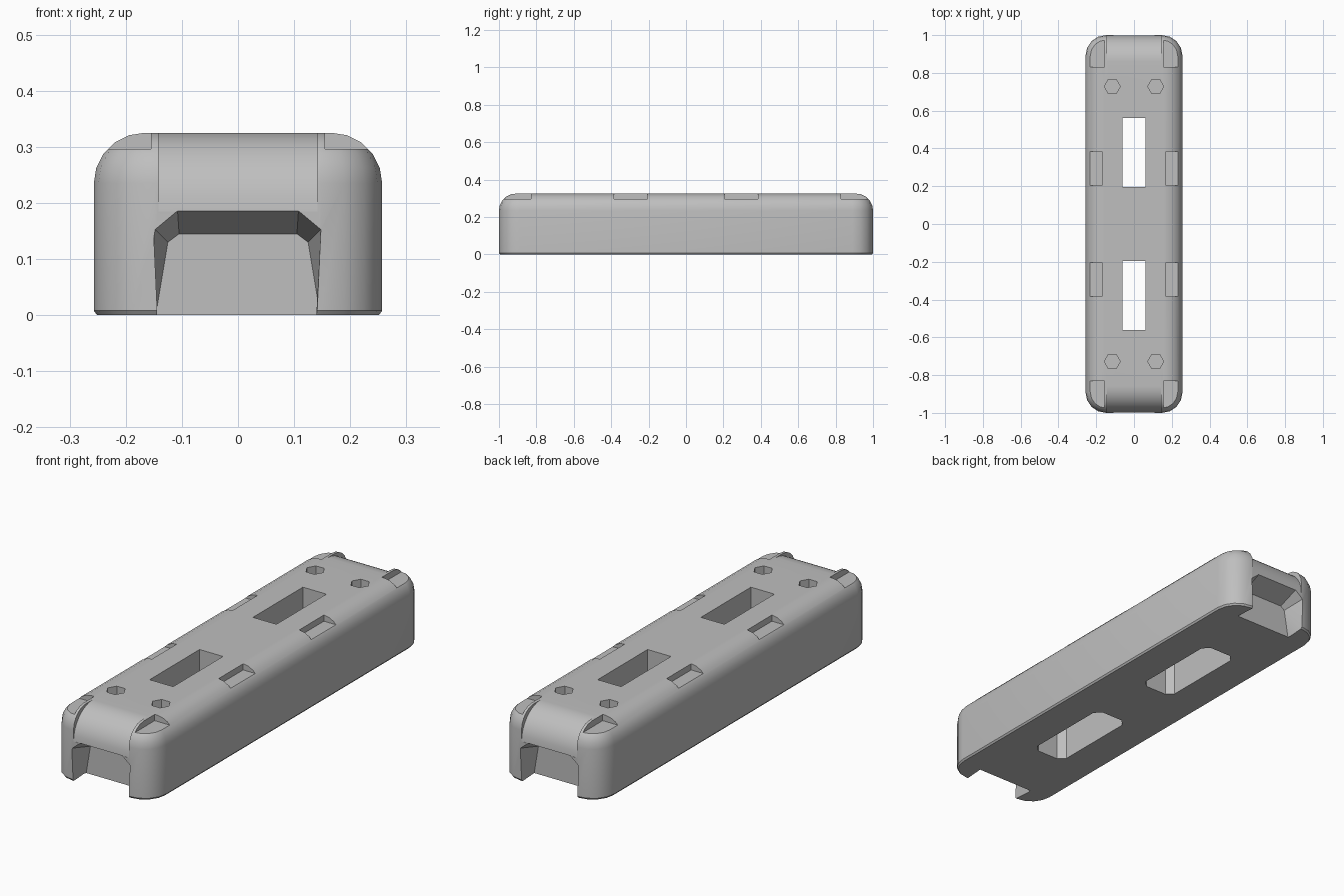
import bpy, bmesh
from math import sin, cos, pi, radians

cube = bpy.data.objects.get("Cube")
if cube:
    bpy.data.objects.remove(cube, do_unlink=True)

HX, HY, TOP = 0.257, 1.0, 0.325
EDGE, CORNER, NOSE = 0.09, 0.11, 0.14

concrete = bpy.data.materials.new("concrete grey")
concrete.use_nodes = True
concrete.diffuse_color = (0.52, 0.52, 0.52, 1)
bsdf = next(n for n in concrete.node_tree.nodes if n.type == "BSDF_PRINCIPLED")
bsdf.inputs["Base Color"].default_value = concrete.diffuse_color


def loft(name, rings):
    """Closed solid through matching rings of points."""
    bm = bmesh.new()
    loops = [[bm.verts.new(p) for p in ring] for ring in rings]
    n = len(loops[0])
    for a, b in zip(loops, loops[1:]):
        for i in range(n):
            j = (i + 1) % n
            bm.faces.new((a[i], a[j], b[j], b[i]))
    bm.faces.new(loops[0])
    bm.faces.new(loops[-1])
    bmesh.ops.recalc_face_normals(bm, faces=bm.faces)
    mesh = bpy.data.meshes.new(name)
    bm.to_mesh(mesh)
    bm.free()
    mesh.materials.append(concrete)
    obj = bpy.data.objects.new(name, mesh)
    bpy.context.collection.objects.link(obj)
    return obj


def outline(hx, hy, r, z, steps=4, x=0, y=0):
    """Rounded rectangle at height z."""
    pts = []
    for k, (sx, sy) in enumerate([(1, 1), (-1, 1), (-1, -1), (1, -1)]):
        for i in range(steps + 1):
            a = (k + i / steps) * pi / 2
            pts.append((x + sx * (hx - r) + r * cos(a),
                        y + sy * (hy - r) + r * sin(a), z))
    return pts


def box(name, x0, x1, y0, y1, z0, z1):
    return loft(name, [[(x0, y0, z), (x1, y0, z), (x1, y1, z), (x0, y1, z)]
                       for z in (z0, z1)])


def cut(body, cutter):
    cutter.hide_render = True
    mod = body.modifiers.new("cut", "BOOLEAN")
    mod.operation, mod.solver, mod.object = "DIFFERENCE", "EXACT", cutter
    bpy.context.view_layer.objects.active = body
    bpy.ops.object.modifier_apply(modifier=mod.name)
    bpy.data.objects.remove(cutter, do_unlink=True)


# Block with rounded corners and a rounded top edge
rings = [outline(HX - 0.006, HY - 0.006, CORNER - 0.006, 0),
         outline(HX, HY, CORNER, 0.008)]
for i in range(6):
    a = i / 5 * pi / 2
    d = EDGE * (1 - cos(a))
    rings.append(outline(HX - d, HY - d, CORNER - d, TOP - EDGE + EDGE * sin(a)))
block = loft("barrier_block", rings)

for sy in (-1, 1):
    # Broader rounding across the middle of each end
    arc = [(HY - NOSE + NOSE * cos(i * pi / 16) - 0.001,
            TOP - NOSE + NOSE * sin(i * pi / 16)) for i in range(9)]
    arc += [(HY - NOSE, TOP + 0.1), (HY + 0.1, TOP + 0.1), (HY + 0.1, TOP - NOSE)]
    cut(block, loft("nose_cutter", [[(x, sy * y, z) for y, z in arc]
                                    for x in (-0.142, 0.142)]))

    # Tapered recess at the foot of each end
    mouth = [(0.142, -0.02), (0.15, 0.155), (0.108, 0.19)]
    back = [(0.15, -0.02), (0.125, 0.13), (0.105, 0.145)]
    recess = []
    for y, half in ((HY + 0.01, mouth), (HY - 0.1, back)):
        full = half + [(-x, z) for x, z in reversed(half)]
        recess.append([(x, sy * y, z) for x, z in full])
    cut(block, loft("end_recess_cutter", recess))

    # Slot through the top, opening into a wider pocket below
    cut(block, box("slot_cutter", -0.06, 0.06, *sorted((sy * 0.195, sy * 0.56)), 0.1, 0.5))
    cut(block, loft("pocket_cutter", [outline(0.085, 0.225, 0.03, z, 1, y=sy * 0.378)
                                      for z in (-0.1, 0.2)]))

    for sx in (-1, 1):
        # Flat seats on the corners and along the sides
        for inner, y0, y1 in ((0.155, 0.83, 1.1), (0.17, 0.205, 0.385)):
            xs = sorted((sx * inner, sx * 0.4))
            ys = sorted((sy * y0, sy * y1))
            cut(block, box("seat_cutter", *xs, *ys, 0.296, 0.5))
        # Six-sided sockets
        cut(block, loft("socket_cutter", [
            [(sx * 0.115 + 0.042 * cos(i * pi / 3), sy * 0.728 + 0.042 * sin(i * pi / 3), z)
             for i in range(6)] for z in (0.265, 0.5)]))

bpy.ops.object.select_all(action="DESELECT")
block.select_set(True)
bpy.context.view_layer.objects.active = block
bpy.ops.object.shade_smooth_by_angle(angle=radians(32))
